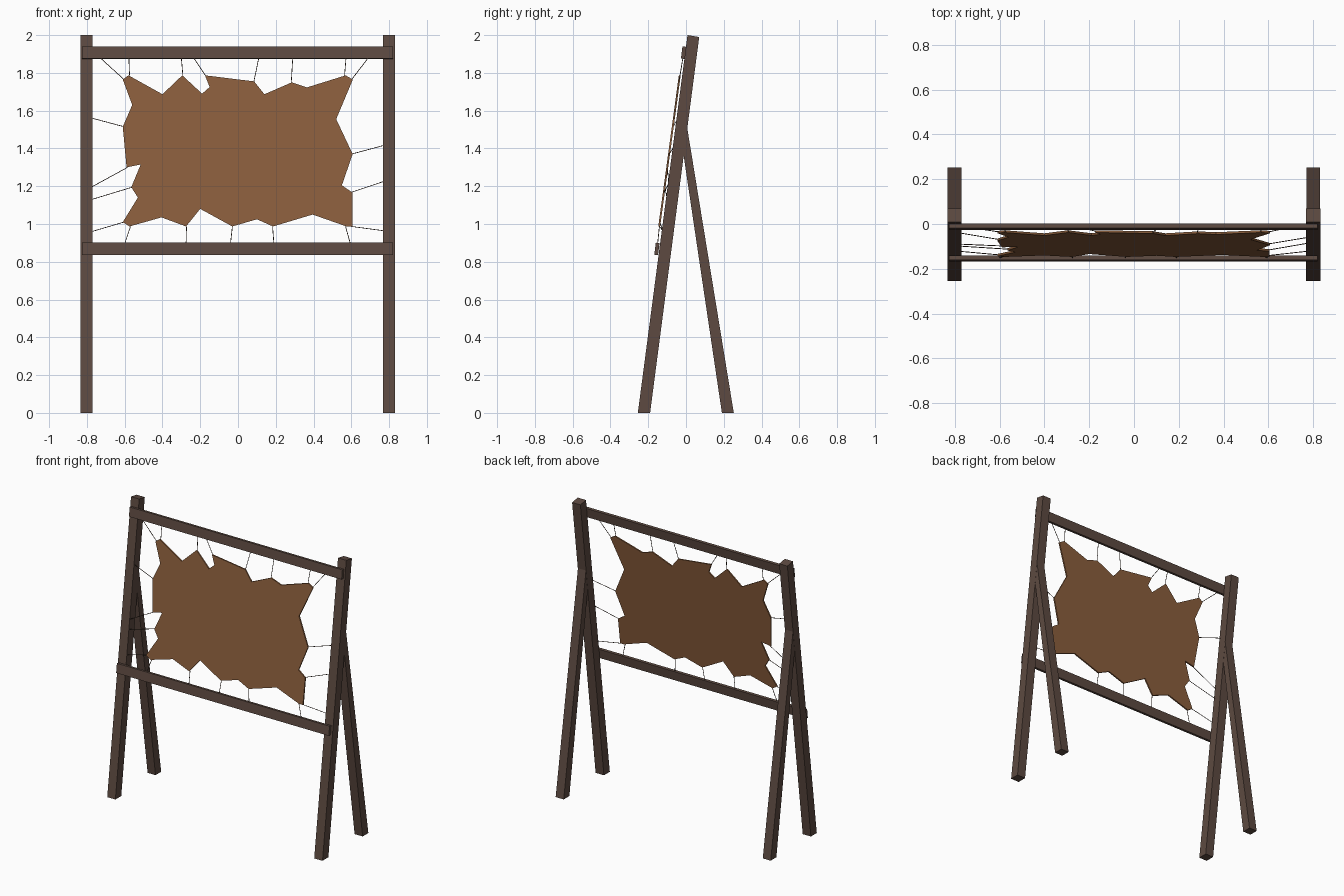
import bpy, bmesh
from mathutils import Vector

if "Cube" in bpy.data.objects:
    bpy.data.objects.remove(bpy.data.objects["Cube"])


def material(name, hexcode):
    def lin(c):
        return c / 12.92 if c <= 0.04045 else ((c + 0.055) / 1.055) ** 2.4
    m = bpy.data.materials.new(name)
    m.diffuse_color = [lin(int(hexcode[i:i + 2], 16) / 255) for i in (0, 2, 4)] + [1]
    m.use_nodes = True
    m.node_tree.nodes["Principled BSDF"].inputs["Base Color"].default_value = m.diffuse_color
    return m


WOOD = material("dark wood", "5D4A41")
HIDE = material("tanned hide", "8B5E3C")
CORD = material("dark cord", "43342A")


def plane_y(z):
    """Depth of the leaning frame plane at height z."""
    return -0.154 + 0.136 * (z - 0.868)


def finish(name, bm, mat):
    bmesh.ops.recalc_face_normals(bm, faces=bm.faces)
    me = bpy.data.meshes.new(name)
    bm.to_mesh(me)
    bm.free()
    me.materials.append(mat)
    ob = bpy.data.objects.new(name, me)
    bpy.context.collection.objects.link(ob)
    return ob


def prism(name, profile, x0, x1, mat):
    """Extrude a (y, z) side profile from x0 to x1."""
    bm = bmesh.new()
    face = bm.faces.new([bm.verts.new((x0, y, z)) for y, z in profile])
    ext = bmesh.ops.extrude_face_region(bm, geom=[face])
    verts = [v for v in ext["geom"] if isinstance(v, bmesh.types.BMVert)]
    bmesh.ops.translate(bm, verts=verts, vec=(x1 - x0, 0, 0))
    return finish(name, bm, mat)


# Leaning front posts and rear props
for side, x0, x1 in (("left", -0.833, -0.77), ("right", 0.768, 0.832)):
    prism("front_leg_" + side,
          [(-0.255, 0), (-0.19, 0), (0.07, 1.99), (0.008, 2.0)], x0, x1, WOOD)
    prism("back_leg_" + side,
          [(0.19, 0), (0.253, 0), (0.003, 1.53), (-0.036, 1.52)],
          x0 + 0.001, x1 - 0.001, WOOD)

# Cross bars, tilted with the posts
for name, z in (("top_bar", 1.907), ("bottom_bar", 0.868)):
    y = plane_y(z)
    prism(name, [(y - 0.014, z - 0.031), (y + 0.006, z - 0.033),
                 (y + 0.014, z + 0.031), (y - 0.006, z + 0.033)],
          -0.825, 0.82, WOOD)

# Ragged stretched hide, outline in (x, z)
OUTLINE = [
    (-0.58, 1.787), (-0.40, 1.687), (-0.295, 1.787), (-0.19, 1.69), (-0.15, 1.725),
    (-0.175, 1.787), (0.085, 1.755), (0.14, 1.687), (0.285, 1.75), (0.365, 1.723),
    (0.57, 1.787), (0.608, 1.765), (0.52, 1.555), (0.607, 1.37), (0.55, 1.205),
    (0.605, 1.167), (0.605, 0.987), (0.575, 0.987), (0.395, 1.05), (0.185, 0.987),
    (0.10, 1.025), (-0.03, 0.987), (-0.20, 1.08), (-0.275, 0.987), (-0.405, 1.035),
    (-0.575, 0.987), (-0.61, 1.01), (-0.53, 1.14), (-0.565, 1.195), (-0.515, 1.315),
    (-0.59, 1.30), (-0.61, 1.515), (-0.56, 1.63), (-0.61, 1.765)]
bm = bmesh.new()
face = bm.faces.new([bm.verts.new((x, plane_y(z) - 0.009, z)) for x, z in OUTLINE])
ext = bmesh.ops.extrude_face_region(bm, geom=[face])
bmesh.ops.translate(bm, vec=(0, 0.01, 0),
                    verts=[v for v in ext["geom"] if isinstance(v, bmesh.types.BMVert)])
bmesh.ops.triangulate(bm, faces=[f for f in bm.faces if len(f.verts) > 4])
finish("hide", bm, HIDE)

# Lacing cords: outline point index -> (x, z) on the frame
CORDS = [
    (33, -0.73, 1.88), (0, -0.578, 1.88), (2, -0.30, 1.88), (5, -0.235, 1.88),
    (6, 0.11, 1.88), (8, 0.29, 1.88), (10, 0.572, 1.88), (11, 0.69, 1.88),
    (31, -0.78, 1.562), (30, -0.78, 1.193), (28, -0.78, 1.128), (26, -0.78, 0.958),
    (13, 0.78, 1.418), (15, 0.78, 1.228), (16, 0.78, 0.963),
    (25, -0.60, 0.895), (23, -0.275, 0.895), (21, -0.04, 0.895),
    (19, 0.19, 0.895), (17, 0.595, 0.895)]
bm = bmesh.new()
for i, x, z in CORDS:
    hx, hz = OUTLINE[i]
    a = Vector((hx * 0.99, plane_y(hz) - 0.003, hz))
    b = Vector((x, plane_y(z) + (0.02 if abs(x) > 0.77 else 0), z))
    d = b - a
    mat = d.to_track_quat('Z', 'Y').to_matrix().to_4x4()
    mat.translation = (a + b) / 2
    bmesh.ops.create_cone(bm, cap_ends=True, segments=5, radius1=0.002,
                          radius2=0.002, depth=d.length, matrix=mat)
finish("lacing_cords", bm, CORD)
